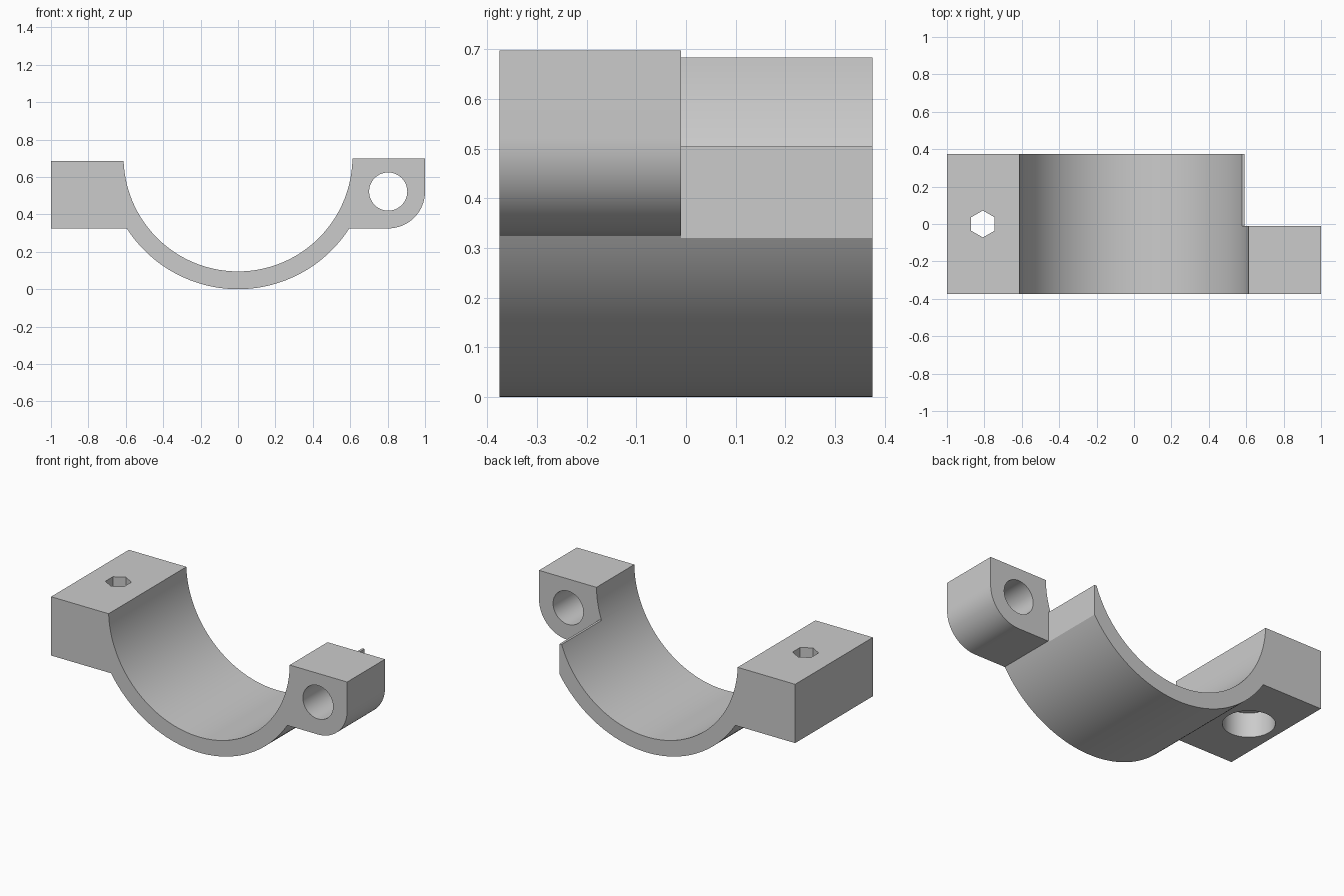
import bpy
import bmesh
from math import asin, cos, pi, sin, sqrt
from mathutils import Matrix

cube = bpy.data.objects.get("Cube")
if cube:
    bpy.data.objects.remove(cube)

# Main dimensions
AXIS_Z, R_IN, R_OUT = 0.707, 0.612, 0.707
BASE_Z, LEFT_TOP, LUG_TOP = 0.325, 0.684, 0.698
HALF_Y, LUG_BACK = 0.375, -0.01
LUG_R, PIN_X, PIN_Z, BOLT_X = 0.197, 0.803, 0.522, -0.808

grey = bpy.data.materials.new("grey")
grey.use_nodes = True
color = (0.6, 0.6, 0.6, 1)
grey.diffuse_color = color
grey.node_tree.nodes["Principled BSDF"].inputs["Base Color"].default_value = color


def add_object(name, bm):
    bmesh.ops.recalc_face_normals(bm, faces=bm.faces)
    mesh = bpy.data.meshes.new(name)
    bm.to_mesh(mesh)
    bm.free()
    mesh.materials.append(grey)
    obj = bpy.data.objects.new(name, mesh)
    bpy.context.collection.objects.link(obj)
    return obj


def extrude_profile(name, points, y0, y1):
    bm = bmesh.new()
    face = bm.faces.new([bm.verts.new((x, y0, z)) for x, z in points])
    ext = bmesh.ops.extrude_face_region(bm, geom=[face])["geom"]
    verts = [v for v in ext if isinstance(v, bmesh.types.BMVert)]
    bmesh.ops.translate(bm, verts=verts, vec=(0, y1 - y0, 0))
    return add_object(name, bm)


def cylinder(name, sides, radius, depth, matrix):
    bm = bmesh.new()
    bmesh.ops.create_cone(bm, cap_ends=True, segments=sides, radius1=radius,
                          radius2=radius, depth=depth, matrix=matrix)
    return add_object(name, bm)


def arc(cx, cz, r, a0, a1, n):
    steps = [a0 + (a1 - a0) * i / n for i in range(n + 1)]
    return [(cx + r * cos(a), cz + r * sin(a)) for a in steps]


def cut(target, cutter):
    cutter.hide_render = True
    mod = target.modifiers.new("cut", "BOOLEAN")
    mod.operation, mod.solver, mod.object = "DIFFERENCE", "EXACT", cutter
    bpy.context.view_layer.objects.active = target
    bpy.ops.object.modifier_apply(modifier=mod.name)
    bpy.data.objects.remove(cutter)


# Half ring with the bolt block on one side and the hinge lug on the other
a_out = asin((BASE_Z - AXIS_Z) / R_OUT)
a_lug = asin((LUG_TOP - AXIS_Z) / R_IN)
a_left = -pi - asin((LEFT_TOP - AXIS_Z) / R_IN)
profile = [(-1, BASE_Z)]
profile += arc(0, AXIS_Z, R_OUT, -pi - a_out, a_out, 64)
profile += arc(1 - LUG_R, BASE_Z + LUG_R, LUG_R, -pi / 2, 0, 20)
profile += [(1, LUG_TOP)]
profile += arc(0, AXIS_Z, R_IN, a_lug, a_left, 96)
profile += [(-1, LEFT_TOP)]
clamp = extrude_profile("clamp_half", profile, -HALF_Y, HALF_Y)

# Clearance behind the lug, leaving a thin lip on the ring
lip_x, lip_z = 0.592, 0.505
clearance = [(lip_x, 0.1), (1.2, 0.1), (1.2, 1), (0.4, 1), (0.4, lip_z), (lip_x, lip_z)]
cut(clamp, extrude_profile("clearance_cutter", clearance, LUG_BACK, 0.6))

# Hinge pin hole
cut(clamp, cylinder("pin_cutter", 48, 0.102, 2,
                    Matrix.Translation((PIN_X, 0, PIN_Z)) @ Matrix.Rotation(pi / 2, 4, "X")))

# Round counterbore below and hexagonal hole through the bolt block
cut(clamp, cylinder("bore_cutter", 48, 0.143, 0.3,
                    Matrix.Translation((BOLT_X, 0, BASE_Z))))
cut(clamp, cylinder("hex_cutter", 6, 0.072, 1,
                    Matrix.Translation((BOLT_X, 0, 0.6))))

bpy.ops.object.select_all(action="DESELECT")
clamp.select_set(True)
bpy.context.view_layer.objects.active = clamp
bpy.ops.object.shade_smooth_by_angle(angle=pi / 9)
